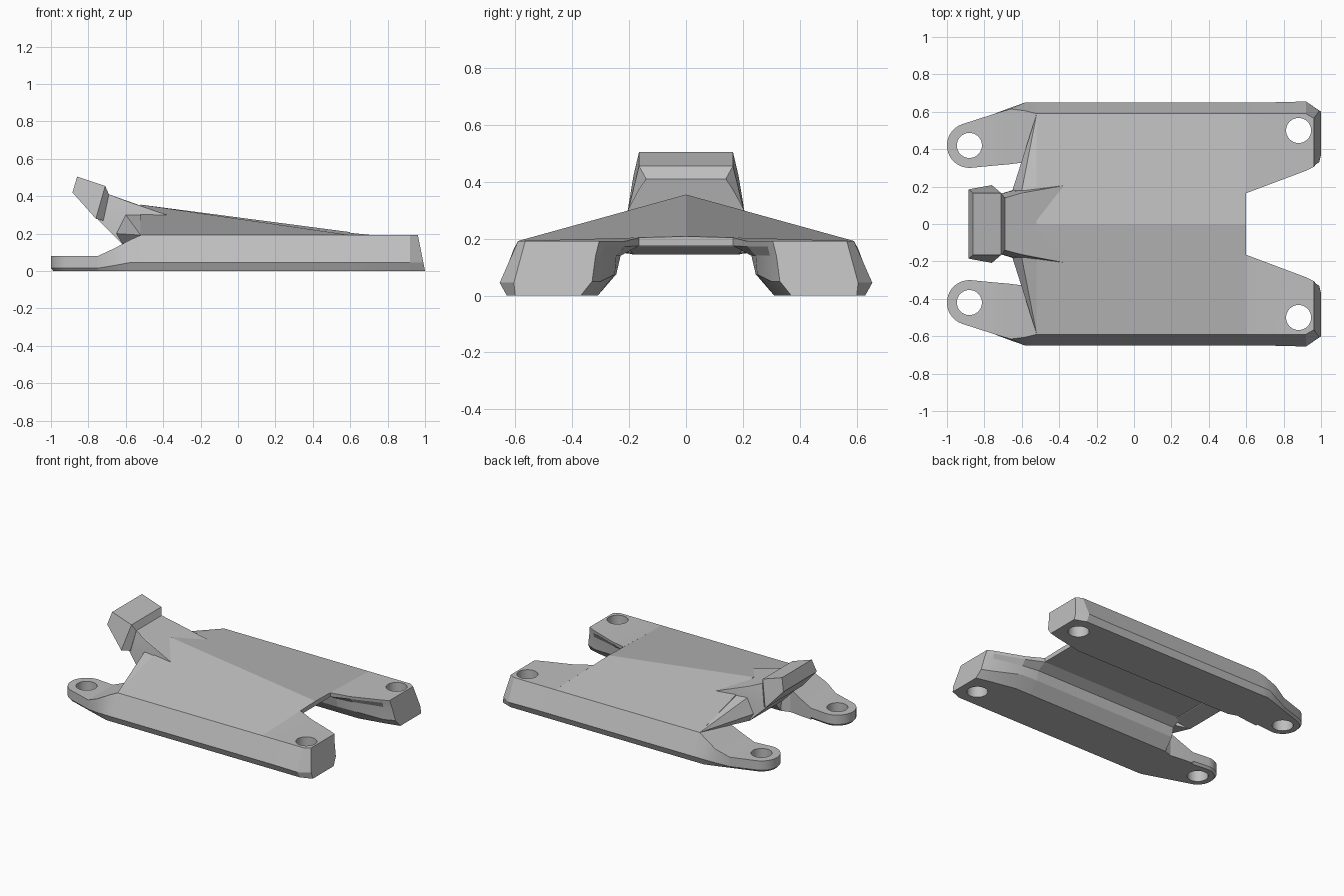
import bpy, bmesh, math
from mathutils import Vector

cube = bpy.data.objects.get("Cube")
if cube:
    bpy.data.objects.remove(cube, do_unlink=True)

grey = bpy.data.materials.new("plain grey")
grey.use_nodes = True
grey.diffuse_color = (0.52, 0.52, 0.52, 1)
grey.node_tree.nodes["Principled BSDF"].inputs["Base Color"].default_value = (0.52, 0.52, 0.52, 1)


def finish(name, bm, mirror=True, hole=None):
    bmesh.ops.recalc_face_normals(bm, faces=bm.faces)
    mesh = bpy.data.meshes.new(name)
    bm.to_mesh(mesh)
    bm.free()
    mesh.materials.append(grey)
    ob = bpy.data.objects.new(name, mesh)
    bpy.context.collection.objects.link(ob)
    bpy.context.view_layer.objects.active = ob
    if hole:
        bpy.ops.mesh.primitive_cylinder_add(vertices=40, radius=0.067, depth=1, location=(*hole, 0))
        cutter = bpy.context.object
        cutter.data.materials.append(grey)
        cut = ob.modifiers.new("hole", "BOOLEAN")
        cut.operation = "DIFFERENCE"
        cut.solver = "EXACT"
        cut.object = cutter
        bpy.context.view_layer.objects.active = ob
        bpy.ops.object.modifier_apply(modifier=cut.name)
        bpy.data.objects.remove(cutter, do_unlink=True)
    if mirror:
        mod = ob.modifiers.new("mirror", "MIRROR")
        mod.use_axis = (False, True, False)
        mod.use_mirror_merge = False
    bpy.ops.object.select_all(action="DESELECT")
    ob.select_set(True)
    bpy.context.view_layer.objects.active = ob
    bpy.ops.object.shade_smooth_by_angle(angle=math.radians(20))
    return ob


def loft(name, rings, **kw):
    """Skin closed rings of (x, y, z) points and cap both ends."""
    bm = bmesh.new()
    loops = [[bm.verts.new(p) for p in ring] for ring in rings]
    for a, b in zip(loops, loops[1:]):
        for i in range(len(a)):
            j = (i + 1) % len(a)
            bm.faces.new((a[i], a[j], b[j], b[i]))
    for end in (loops[0], loops[-1]):
        bm.faces.new(end)
    return finish(name, bm, **kw)


def hull(name, points, **kw):
    bm = bmesh.new()
    for p in points:
        bm.verts.new(p)
    out = bmesh.ops.convex_hull(bm, input=bm.verts)
    junk = [g for g in out["geom_interior"] if isinstance(g, bmesh.types.BMVert)]
    bmesh.ops.delete(bm, geom=junk, context="VERTS")
    bmesh.ops.dissolve_limit(bm, angle_limit=0.02, verts=bm.verts, edges=bm.edges)
    return finish(name, bm, **kw)


def section(x, profile):
    return [(x, y, z) for y, z in profile]


def both(points):
    return [(x, s * y, z) for x, y, z in points for s in (1, -1)]


# Body: pitched roof, flared sides, channel underneath
outer = [(0.59, 0.192), (0.65, 0.045), (0.63, 0)]
channel = [(0.31, 0), (0.245, 0.075), (0.23, 0.14), (0.165, 0.175)]
body = [section(x, [(0, ridge)] + outer + channel + [(0, 0.175)])
        for x, ridge in ((-0.52, 0.355), (0.6, 0.208))]
loft("body", body)

# Rear legs: continue the rails, spreading apart toward a slanted end
leg = [
    section(0.6, [(0.165, 0.204)] + outer + channel),
    section(0.72, [(0.21, 0.192)] + outer + [(0.31, 0), (0.25, 0.075), (0.245, 0.14), (0.215, 0.172)]),
    section(0.92, [(0.285, 0.192), (0.59, 0.192), (0.655, 0.045), (0.63, 0),
                   (0.35, 0), (0.3, 0.05), (0.295, 0.14), (0.287, 0.172)]),
]
tip = [(0.305, 0.192), (0.565, 0.192), (0.605, 0.045), (0.6, 0),
       (0.37, 0), (0.33, 0.05), (0.318, 0.14), (0.31, 0.172)]
leg.append([(1 - 0.2 * z, y, z) for y, z in tip])
loft("rear_leg", leg, hole=(0.88, 0.5))

# Front ramps from the body down to the lugs
ramp = [
    section(-0.75, [(0.312, 0.08), (0.588, 0.08), (0.588, 0.015), (0.575, 0), (0.312, 0)]),
    section(-0.66, [(0.32, 0.122), (0.615, 0.122), (0.622, 0.03), (0.605, 0), (0.32, 0)]),
    section(-0.58, [(0.33, 0.165), (0.605, 0.165), (0.65, 0.045), (0.63, 0), (0.33, 0)]),
    section(-0.52, [(0.32, 0.2), (0.59, 0.192), (0.65, 0.045), (0.63, 0), (0.31, 0)]),
]
loft("front_ramp", ramp)

# Front lugs: rounded plates with a slight bevel at the bottom
cx, cy = -0.88, 0.42


def lug_ring(r, z):
    arc = [math.radians(110 + 164 * i / 24) for i in range(25)]
    pts = [(cx + r * math.cos(a), cy + r * math.sin(a), z) for a in arc]
    return pts + [(-0.75, 0.432 - r, z), (-0.75, 0.468 + r, z)]


loft("front_lug", [lug_ring(0.107, 0), lug_ring(0.12, 0.015), lug_ring(0.12, 0.08)], hole=(cx, cy))

# Shoulder webs between the neck and the ramps
hull("shoulder_web", [(-0.6, 0.18, 0.3), (-0.5, 0.36, 0.255), (-0.53, 0.335, 0.18), (-0.65, 0.18, 0.2),
                      (-0.62, 0.18, 0.145), (-0.52, 0.59, 0.192), (-0.5, 0.18, 0.3), (-0.5, 0.24, 0.16)])

# Neck blending into the roof, with a pointed shoulder on each side
hull("neck", both([(-0.69, 0.14, 0.41), (-0.6, 0.165, 0.375), (-0.38, 0.205, 0.3), (-0.75, 0.15, 0.275),
                   (-0.68, 0.17, 0.28), (-0.62, 0.19, 0.145), (-0.5, 0.2, 0.172)]), mirror=False)

# Angular head block
hull("head", both([(-0.86, 0.165, 0.505), (-0.71, 0.165, 0.455), (-0.885, 0.185, 0.42),
                   (-0.76, 0.208, 0.28), (-0.69, 0.14, 0.41), (-0.72, 0.165, 0.27)]), mirror=False)
